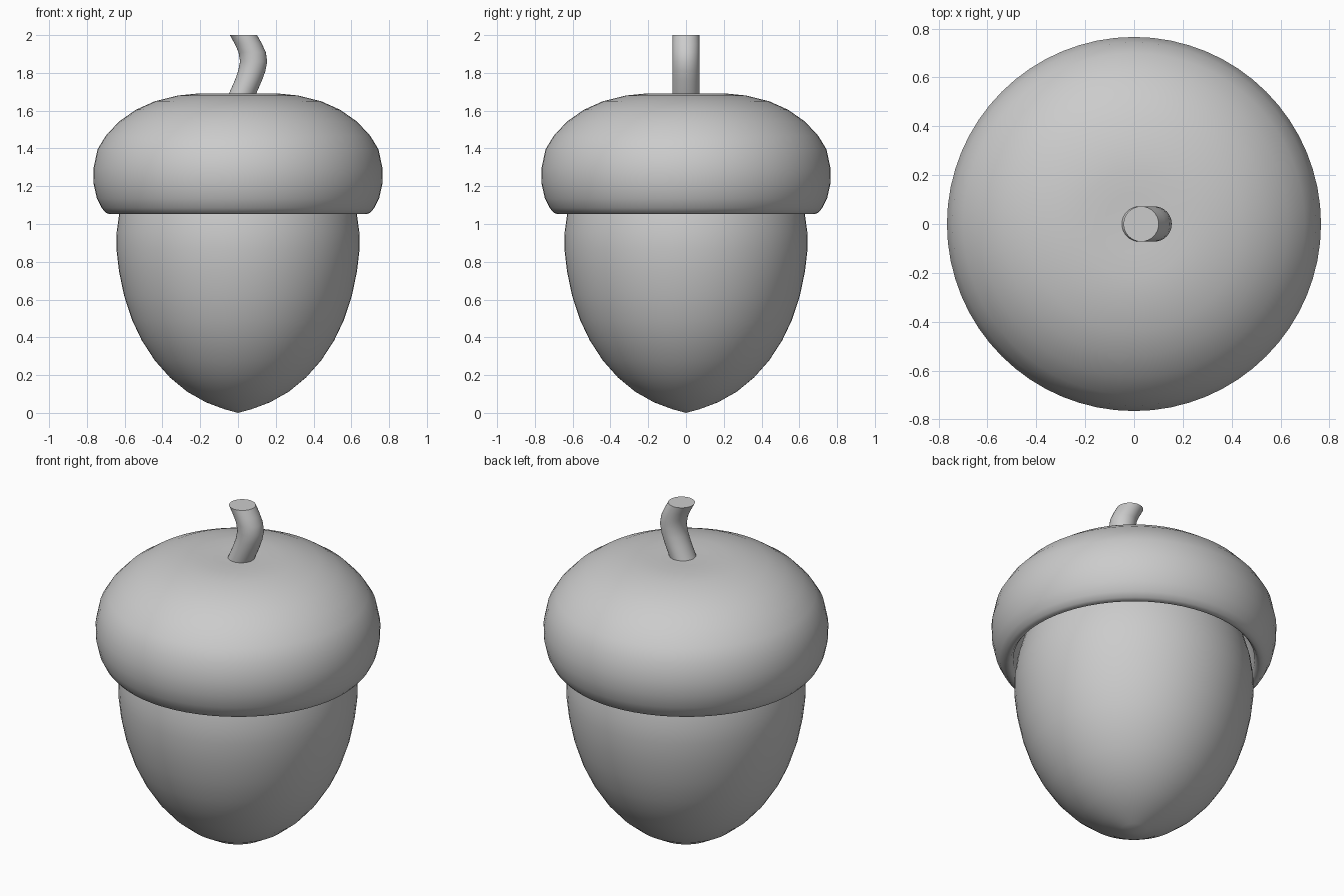
import bpy, bmesh, math

if "Cube" in bpy.data.objects:
    bpy.data.objects.remove(bpy.data.objects["Cube"])


def rings_object(name, rings, sides, sharp_angle):
    """Skin a stack of horizontal rings given as (centre x, radius, z)."""
    bm = bmesh.new()
    loops = []
    for cx, r, z in rings:
        if r == 0:
            loops.append([bm.verts.new((cx, 0, z))] * sides)
            continue
        angles = [math.tau * i / sides for i in range(sides)]
        loops.append([bm.verts.new((cx + r * math.cos(a), r * math.sin(a), z))
                      for a in angles])
    for low, high in zip(loops, loops[1:]):
        for i in range(sides):
            j = (i + 1) % sides
            corners = dict.fromkeys((low[i], low[j], high[j], high[i]))
            bm.faces.new(list(corners))
    # Close any open ends with flat caps
    for loop, (_, r, _) in ((loops[0], rings[0]), (loops[-1], rings[-1])):
        if r > 0:
            bm.faces.new(loop)
    bmesh.ops.recalc_face_normals(bm, faces=bm.faces[:])
    mesh = bpy.data.meshes.new(name)
    bm.to_mesh(mesh)
    bm.free()
    obj = bpy.data.objects.new(name, mesh)
    bpy.context.collection.objects.link(obj)
    bpy.ops.object.select_all(action='DESELECT')
    obj.select_set(True)
    bpy.context.view_layer.objects.active = obj
    bpy.ops.object.shade_smooth_by_angle(angle=math.radians(sharp_angle))
    return obj


def lathe(name, profile, sides=64):
    return rings_object(name, [(0, r, z) for r, z in profile], sides, 60)


# Nut body, pointed at the bottom and hidden under the cap at the top
lathe("nut", [(0, 0), (0.07, 0.019), (0.17, 0.056), (0.27, 0.113),
              (0.36, 0.187), (0.44, 0.277), (0.51, 0.385), (0.56, 0.49),
              (0.603, 0.62), (0.63, 0.75), (0.644, 0.87), (0.642, 0.96),
              (0.628, 1.06), (0.6, 1.16), (0.52, 1.3), (0.36, 1.42), (0, 1.48)])

# Cap shell: outer dome, rolled rim, then the hollow underside
lathe("cap", [(0, 1.685), (0.12, 1.688), (0.22, 1.69), (0.32, 1.68),
              (0.44, 1.65), (0.54, 1.605), (0.63, 1.542), (0.7, 1.467),
              (0.744, 1.395), (0.766, 1.29), (0.764, 1.21), (0.747, 1.135),
              (0.722, 1.085), (0.7, 1.06), (0.68, 1.052), (0.665, 1.055),
              (0.65, 1.075), (0.645, 1.12), (0.635, 1.25), (0.55, 1.42),
              (0.35, 1.54), (0, 1.57)])

# Bent stem with level cut ends
stem_path = [(-0.01, 1.62), (0.024, 1.69), (0.055, 1.76), (0.073, 1.81),
             (0.083, 1.86), (0.075, 1.91), (0.054, 1.955), (0.029, 2.0)]
rings_object("stem", [(x, 0.072, z) for x, z in stem_path], 32, 45)
